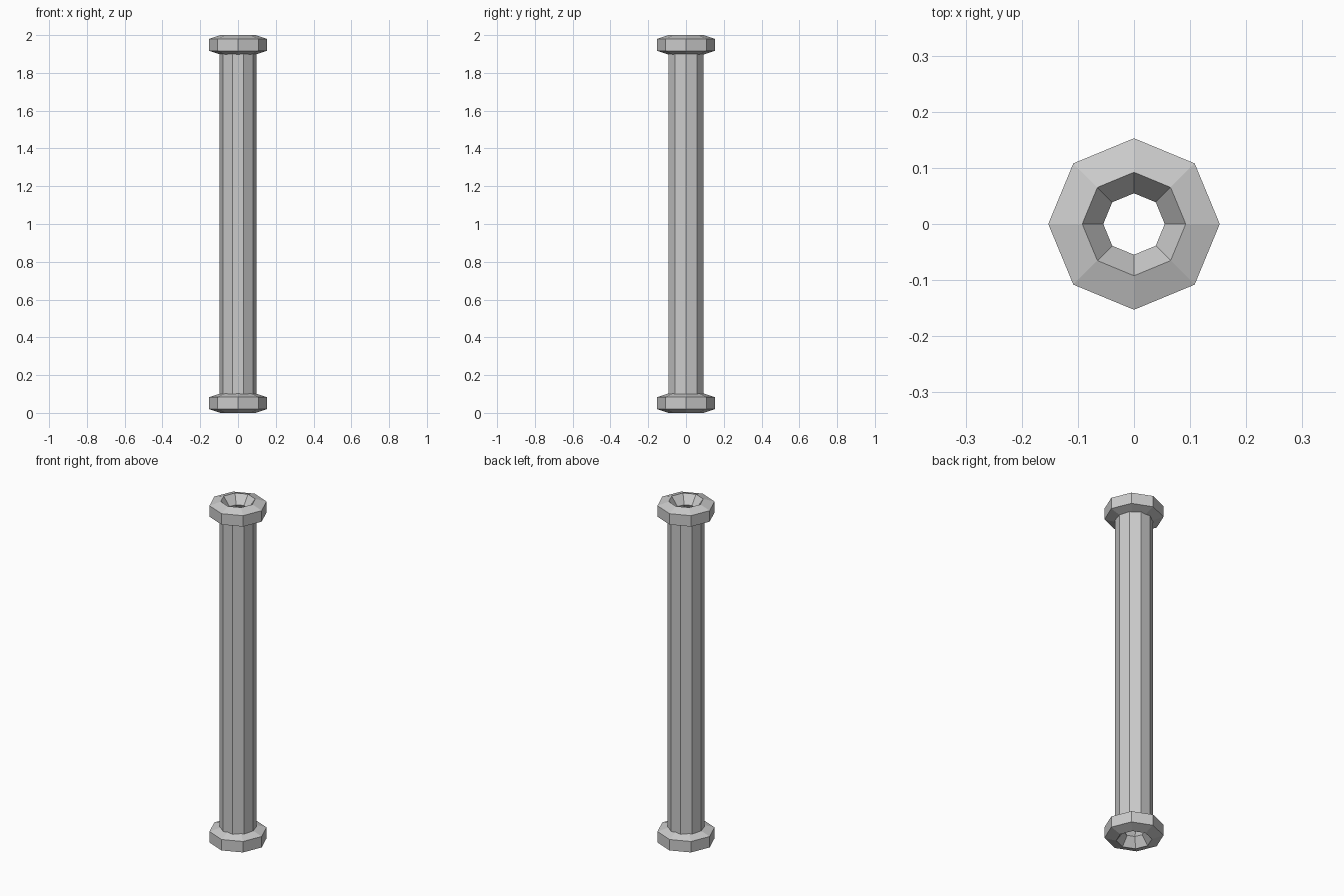
import bpy, bmesh
from math import pi, cos, sin

if "Cube" in bpy.data.objects:
    bpy.data.objects.remove(bpy.data.objects["Cube"])


def lathe(name, profile, sides, closed):
    """Revolve an (r, z) profile round the z axis, first corner on +x."""
    bm = bmesh.new()
    rings = [[bm.verts.new((r * cos(2 * pi * i / sides), r * sin(2 * pi * i / sides), z))
              for i in range(sides)] for r, z in profile]
    pairs = list(zip(rings, rings[1:] + rings[:1]))
    for a, b in pairs if closed else pairs[:-1]:
        for i in range(sides):
            j = (i + 1) % sides
            bm.faces.new((a[i], a[j], b[j], b[i]))
    bmesh.ops.recalc_face_normals(bm, faces=bm.faces)
    mesh = bpy.data.meshes.new(name)
    bm.to_mesh(mesh)
    bm.free()
    obj = bpy.data.objects.new(name, mesh)
    bpy.context.collection.objects.link(obj)
    return obj


# Collars: eight-sided rings with a five-sided section, flat side outward
R, r = 0.109, 0.0542
half = r * sin(2 * pi * 0.3)
section = [(R + r * cos(pi / 5 + 2 * pi * k / 5), r * sin(pi / 5 + 2 * pi * k / 5))
           for k in range(5)]
for name, z in (("bottom_collar", half), ("top_collar", 2 - half)):
    lathe(name, [(pr, pz + z) for pr, pz in section], 8, True)

# Shaft: ten-sided open tube ending inside the collars
lathe("shaft", [(0.098, half), (0.098, 2 - half)], 10, False)
